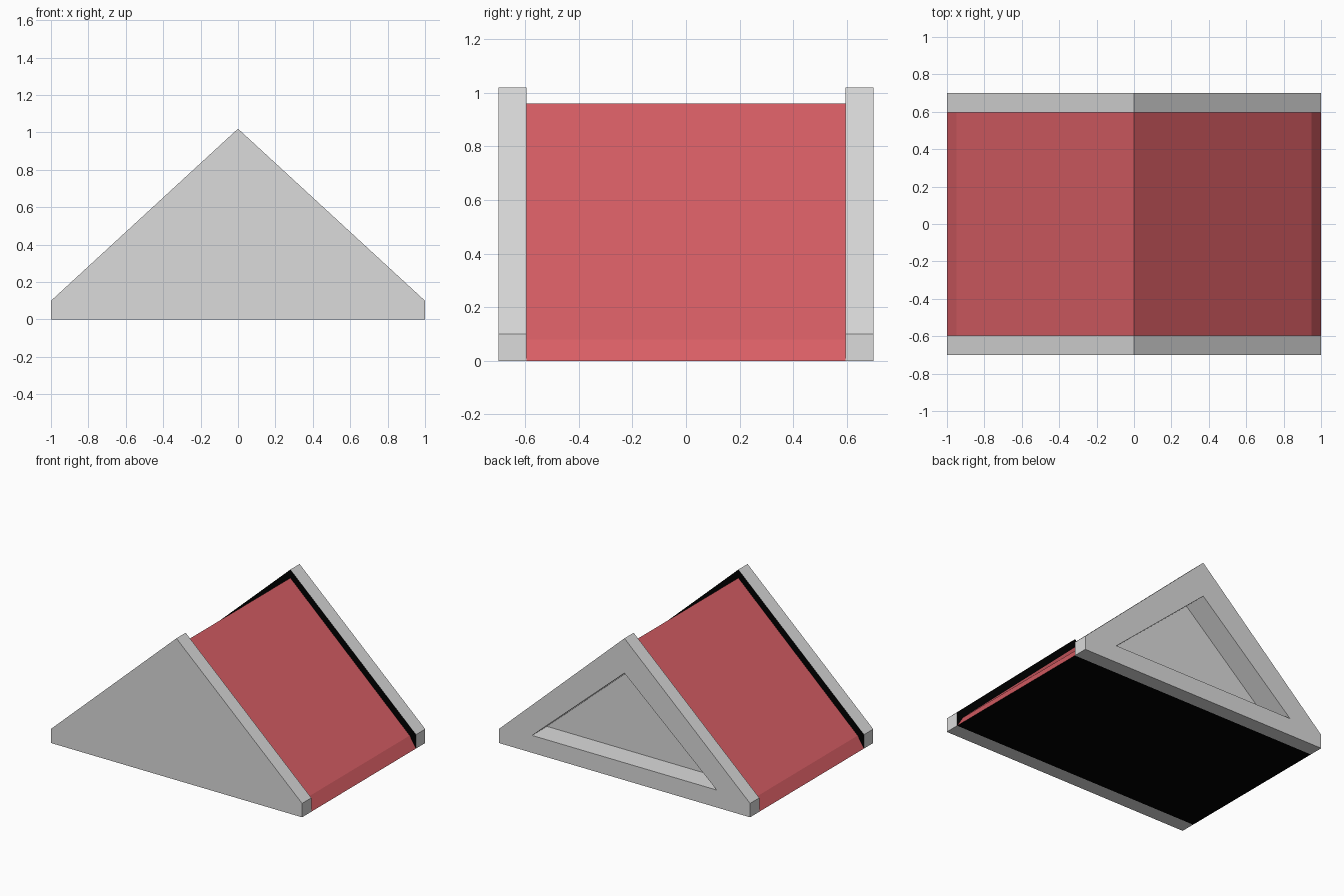
import bpy, bmesh

if "Cube" in bpy.data.objects:
    bpy.data.objects.remove(bpy.data.objects["Cube"])


def material(name, rgb):
    m = bpy.data.materials.new(name)
    m.diffuse_color = (*rgb, 1)
    m.use_nodes = True
    m.node_tree.nodes["Principled BSDF"].inputs["Base Color"].default_value = m.diffuse_color
    return m


RED = material("roof red", (0.69, 0.113, 0.13))
GREY = material("gable grey", (0.708, 0.708, 0.708))
BLACK = material("inside black", (0, 0, 0))


def finish(name, bm, colour, is_black):
    """Weld the solid, face it outwards and blacken the faces picked by the rule."""
    bmesh.ops.remove_doubles(bm, verts=bm.verts[:], dist=1e-5)
    bmesh.ops.recalc_face_normals(bm, faces=bm.faces[:])
    for f in bm.faces:
        f.material_index = int(is_black(f))
    mesh = bpy.data.meshes.new(name)
    bm.to_mesh(mesh)
    bm.free()
    mesh.materials.append(colour)
    mesh.materials.append(BLACK)
    bpy.context.collection.objects.link(bpy.data.objects.new(name, mesh))


def strip(bm, profile, y0, y1):
    """Sweep a closed xz profile from y0 to y1."""
    n = len(profile)
    for i in range(n):
        (xa, za), (xb, zb) = profile[i], profile[(i + 1) % n]
        bm.faces.new([bm.verts.new(v) for v in
                      ((xa, y0, za), (xb, y0, zb), (xb, y1, zb), (xa, y1, za))])


def panel(bm, points, y):
    bm.faces.new([bm.verts.new((x, y, z)) for x, z in points])


OUTLINE = [(-1, 0), (1, 0), (1, 0.1), (0, 1.02), (-1, 0.1)]
HOLE = [(-0.735, 0.125), (0.735, 0.125), (0, 0.77)]
ROOF = [(-1, 0), (-0.95, 0.08), (0, 0.96), (0.95, 0.08), (1, 0)]
OUT, IN = 0.7, 0.595

# Roof slopes with steeper eaves and a black underside
bm = bmesh.new()
strip(bm, ROOF, -IN, IN)
finish("roof", bm, RED, lambda f: f.normal.z < -0.9)

# Front gable: plain slab with a black inner side
bm = bmesh.new()
panel(bm, OUTLINE, -OUT)
panel(bm, OUTLINE, -IN)
strip(bm, OUTLINE, -OUT, -IN)
finish("front_gable", bm, GREY, lambda f: f.normal.y > 0.9)

# Back gable: frame round a triangular recess, black inner side
bm = bmesh.new()
bl, br, r, t, l = OUTLINE
hl, hr, ht = HOLE
for y in (OUT, IN):
    for pts in ((bl, br, hr, hl), (br, r, hr), (r, t, ht, hr), (t, l, hl, ht), (l, bl, hl)):
        panel(bm, pts, y)
strip(bm, OUTLINE, OUT, IN)
strip(bm, HOLE, OUT, IN)
finish("back_gable", bm, GREY, lambda f: f.normal.y < -0.9)

# Recess walls and floor, set deeper into the roof
bm = bmesh.new()
strip(bm, HOLE, IN, 0.53)
panel(bm, HOLE, 0.53)
bmesh.ops.remove_doubles(bm, verts=bm.verts[:], dist=1e-5)
bmesh.ops.recalc_face_normals(bm, faces=bm.faces[:])
if max(bm.faces, key=lambda f: abs(f.normal.y)).normal.y < 0:
    bmesh.ops.reverse_faces(bm, faces=bm.faces[:])
mesh = bpy.data.meshes.new("recess")
bm.to_mesh(mesh)
bm.free()
mesh.materials.append(GREY)
bpy.context.collection.objects.link(bpy.data.objects.new("recess", mesh))
